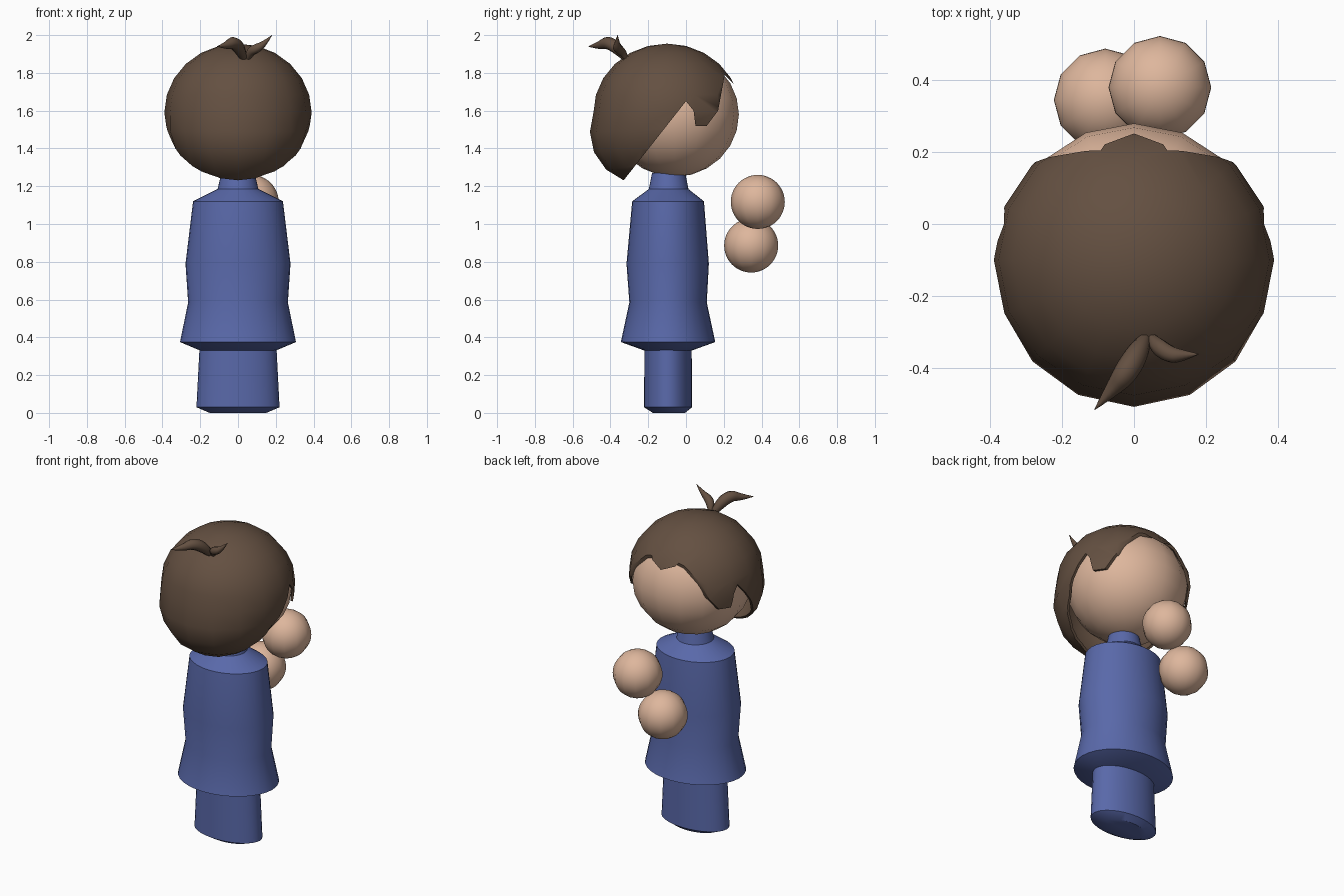
import bpy, bmesh, math
from mathutils import Vector

old = bpy.data.objects.get("Cube")
if old:
    bpy.data.objects.remove(old, do_unlink=True)


def material(name, rgb):
    m = bpy.data.materials.new(name)
    m.use_nodes = True
    m.diffuse_color = (*rgb, 1)
    m.node_tree.nodes["Principled BSDF"].inputs["Base Color"].default_value = (*rgb, 1)
    return m


BROWN = material("brown hair", (0.127, 0.08, 0.053))
SKIN = material("skin", (0.73, 0.47, 0.335))
BLUE = material("blue cloth", (0.1, 0.14, 0.4))


def select_only(ob):
    bpy.ops.object.select_all(action='DESELECT')
    ob.select_set(True)
    bpy.context.view_layer.objects.active = ob


def finish(name, bm, mat, angle=None):
    bmesh.ops.recalc_face_normals(bm, faces=bm.faces)
    me = bpy.data.meshes.new(name)
    bm.to_mesh(me)
    bm.free()
    ob = bpy.data.objects.new(name, me)
    bpy.context.collection.objects.link(ob)
    if mat:
        me.materials.append(mat)
    if angle:
        smooth(ob, angle)
    return ob


def smooth(ob, angle):
    select_only(ob)
    bpy.ops.object.shade_smooth_by_angle(angle=math.radians(angle))


def ellipsoid(center, radii, segments, rings):
    bm = bmesh.new()
    bmesh.ops.create_uvsphere(bm, u_segments=segments, v_segments=rings, radius=1)
    for v in bm.verts:
        # fuller nape: push out the lower back when it is hair
        v.co = Vector(center) + Vector([a * r for a, r in zip(v.co, radii)])
    return bm


def lathe(name, profile, mat, segments=32):
    """Stack of ellipses: (z, half width, half depth, centre y)."""
    bm = bmesh.new()
    rings = []
    for z, rx, ry, cy in profile:
        angles = [math.tau * i / segments for i in range(segments)]
        rings.append([bm.verts.new((rx * math.cos(a), cy + ry * math.sin(a), z)) for a in angles])
    for low, high in zip(rings, rings[1:]):
        for i in range(segments):
            j = (i + 1) % segments
            bm.faces.new((low[i], low[j], high[j], high[i]))
    bm.faces.new(rings[0])
    bm.faces.new(rings[-1])
    return finish(name, bm, mat, 35)


# Body
lathe("legs", [(0, .15, .085, -.09), (.03, .22, .127, -.095), (.36, .203, .125, -.095)], BLUE)
lathe("coat", [(.33, .2, .125, -.095), (.375, .307, .25, -.095), (.585, .264, .205, -.095),
               (.79, .278, .218, -.097), (1.12, .238, .19, -.095), (1.185, .108, .105, -.092),
               (1.27, .088, .088, -.092)], BLUE)

# Head and floating hands
finish("head", ellipsoid((0, -.06, 1.58), (.35, .34, .33), 16, 12), SKIN, 60)
finish("left_hand", ellipsoid((.072, .38, 1.117), (.143, .143, .143), 12, 24), SKIN, 60)
finish("right_hand", ellipsoid((-.08, .345, .886), (.143, .143, .143), 12, 24), SKIN, 60)

# Hair shell: a sphere with a fuller nape, thickened inward
HAIR_CENTER = Vector((0, -.1, 1.59))
HAIR_RADII = (.39, .39, .365)
bm = ellipsoid(HAIR_CENTER, HAIR_RADII, 16, 12)
for v in bm.verts:
    d = v.co - HAIR_CENTER
    nape = max(0, -d.y / HAIR_RADII[1]) * max(0, -d.z / HAIR_RADII[2])
    v.co = HAIR_CENTER + d * (1 + .34 * nape)
hair = finish("hair", bm, BROWN)
shell = hair.modifiers.new("shell", 'SOLIDIFY')
shell.thickness = .015
shell.offset = -1

# Hairline: side outline with sideburn, lock and fringe point, extruded across the head
outline = [(-.7, 1.13), (-.41, 1.13), (0, 1.65), (.04, 1.6), (.05, 1.52), (.11, 1.52),
           (.17, 1.6), (.205, 1.79), (.3, 1.69), (.4, 1.69), (.4, 2.1), (-.7, 2.1)]
bm = bmesh.new()
face = bm.faces.new([bm.verts.new((-.6, y, z)) for y, z in outline])
side = bmesh.ops.extrude_face_region(bm, geom=[face])["geom"]
bmesh.ops.translate(bm, vec=(1.2, 0, 0), verts=[g for g in side if isinstance(g, bmesh.types.BMVert)])
cutter = finish("hairline_cutter", bm, None)
cutter.hide_render = True
cut = hair.modifiers.new("hairline", 'BOOLEAN')
cut.operation = 'INTERSECT'
cut.solver = 'EXACT'
cut.object = cutter
select_only(hair)
for name in ("shell", "hairline"):
    bpy.ops.object.modifier_apply(modifier=name)
bpy.data.objects.remove(cutter, do_unlink=True)
smooth(hair, 45)


# Two leaf-shaped tufts
def tuft(name, points, radii):
    cu = bpy.data.curves.new(name, 'CURVE')
    cu.dimensions = '3D'
    cu.bevel_depth = 1
    cu.bevel_resolution = 2
    cu.resolution_u = 5
    sp = cu.splines.new('NURBS')
    sp.points.add(len(points) - 1)
    for p, co, r in zip(sp.points, points, radii):
        p.co = (*co, 1)
        p.radius = r
    sp.order_u = 3
    sp.use_endpoint_u = True
    cu.materials.append(BROWN)
    ob = bpy.data.objects.new(name, cu)
    bpy.context.collection.objects.link(ob)
    select_only(ob)
    bpy.ops.object.convert(target='MESH')
    smooth(bpy.context.object, 60)


tuft("large_tuft", [(.035, -.31, 1.86), (.02, -.34, 1.91), (-.02, -.41, 1.965), (-.06, -.46, 1.945),
                    (-.11, -.517, 1.94)], (.012, .03, .036, .022, .001))
tuft("small_tuft", [(.045, -.31, 1.86), (.06, -.335, 1.91), (.1, -.365, 1.93), (.14, -.365, 1.955),
                    (.18, -.362, 2.0)], (.01, .024, .026, .015, .001))
